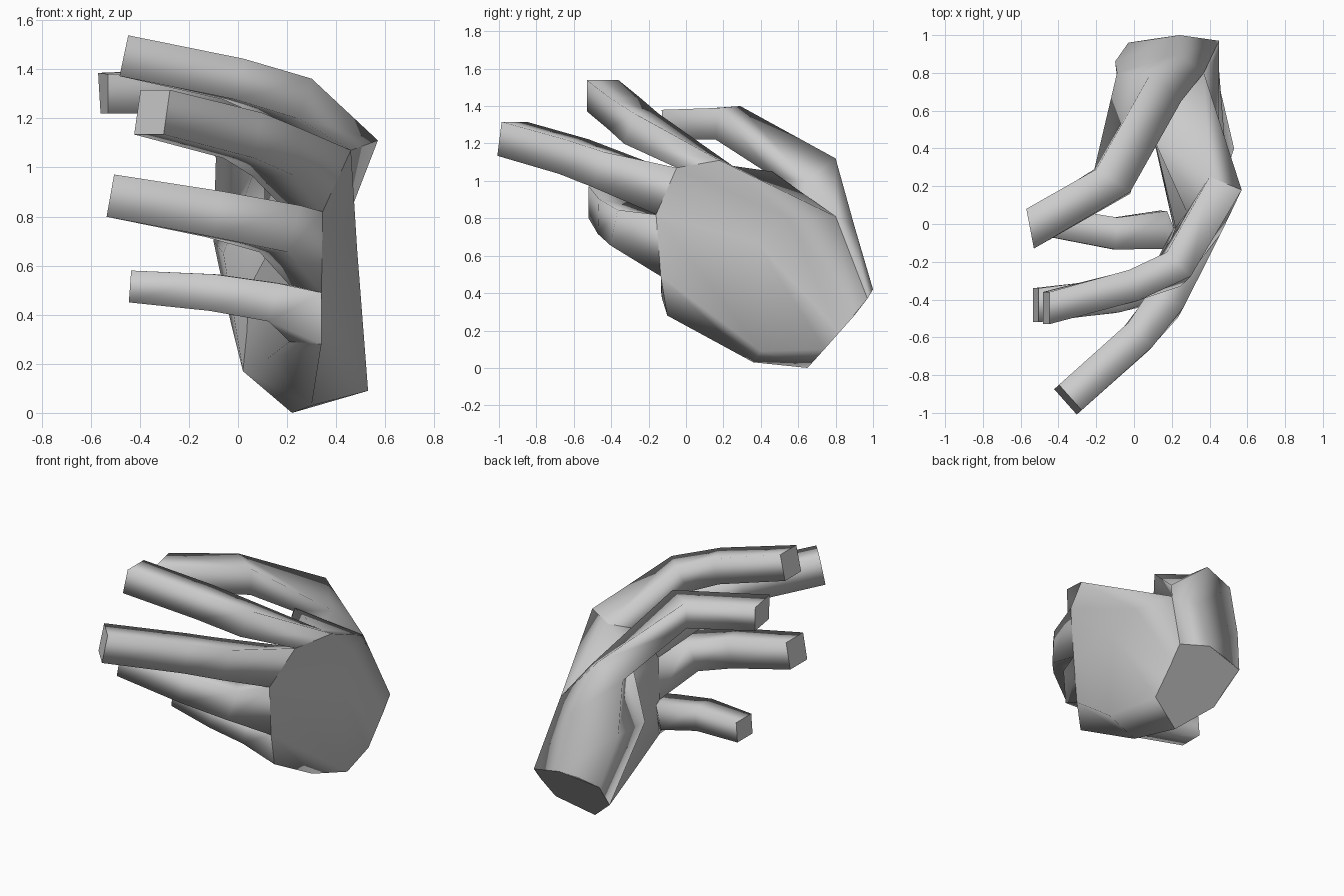
import bpy, bmesh
from mathutils import Vector

if "Cube" in bpy.data.objects:
    bpy.data.objects.remove(bpy.data.objects["Cube"])


def loft(name, rings, cap_start=False, cap_end=True):
    """Skin equal-sized rings; sides smooth, end caps flat."""
    bm = bmesh.new()
    vs = [[bm.verts.new(p) for p in r] for r in rings]
    n = len(vs[0])
    for a, b in zip(vs, vs[1:]):
        for i in range(n):
            j = (i + 1) % n
            bm.faces.new((a[i], a[j], b[j], b[i])).smooth = True
    # caps are made for correct normals, then unwanted ones removed
    start = bm.faces.new(vs[0][::-1])
    end = bm.faces.new(vs[-1])
    bmesh.ops.recalc_face_normals(bm, faces=bm.faces)
    for f in (start, end):
        for e in f.edges:
            e.smooth = False
    drop = [f for f, keep in ((start, cap_start), (end, cap_end)) if not keep]
    if drop:
        bmesh.ops.delete(bm, geom=drop, context='FACES_ONLY')
    me = bpy.data.meshes.new(name)
    bm.to_mesh(me)
    bm.free()
    ob = bpy.data.objects.new(name, me)
    bpy.context.collection.objects.link(ob)


def finger(name, base, path, sizes):
    """Four-sided bent finger growing from a base ring; sizes are (width, height)."""
    pts = [sum((Vector(p) for p in base), Vector()) / 4] + [Vector(p) for p in path]
    rings = [base]
    for i, (w, h) in enumerate(sizes, 1):
        p = pts[i]
        t = (pts[min(i + 1, len(pts) - 1)] - pts[i - 1]).normalized()
        if i == len(sizes) and abs(t.y) < .5:
            t = Vector((t.x, 0, t.z)).normalized()      # tip cut square to x
        side = t.cross(Vector((0, 0, 1))).normalized() * w / 2
        up = side.cross(t).normalized() * h / 2
        rings.append([p + side + up, p - side + up, p - side - up, p + side - up])
    loft(name, rings)


# Knuckle line, little finger to index: back of the hand and palm side
back = [(.34, -.10, .28), (.34, -.135, .49), (.345, -.16, .82), (.46, -.05, 1.07), (.57, .18, 1.11)]
front = [(.21, -.02, .29), (.21, -.02, .52), (.22, -.02, .80), (.28, .06, 1.0), (.40, .25, 1.08)]

# Palm: wrist cut, middle of the hand, knuckles
loft("palm", [
    [(.22, .65, 0), (.45, .74, .10), (.45, .82, .19), (.45, .90, .28), (.45, .97, .37),
     (.24, 1, .42), (.10, .98, .40), (-.03, .96, .37), (0, .87, .27), (.02, .78, .17)],
    [(.30, .36, .03), (.53, .40, .09), (.485, .38, .67), (.45, .55, .80), (.37, .80, .81),
     (.10, .46, 1.05), (.11, .44, .85), (.12, .42, .65), (.12, .40, .45), (.12, .38, .22)],
    back + front[::-1],
], cap_start=True, cap_end=False)

# Thumb: heel of the hand, base joint, middle joint, tip
loft("thumb", [
    [(.45, .97, .37), (.24, 1, .42), (-.03, .96, .37), (.02, .78, .17)],
    [(.37, .80, .81), (.24, .90, .76), (-.10, .86, .70), (-.06, .52, .65)],
    [(.25, .65, 1.0), (.09, .80, 1.12), (-.09, .80, 1.04), (.08, .47, 1.02)],
    [(-.02, .17, 1.39), (-.20, .29, 1.40), (-.21, .29, 1.23), (-.02, .16, 1.22)],
    [(-.53, -.13, 1.38), (-.57, .08, 1.385), (-.56, .07, 1.22), (-.53, -.12, 1.22)],
])

# Fingers: two joints and a tip each, growing from the knuckles
joints = {
    "little_finger": ([(.15, -.03, .45), (-.1, -.05, .49), (-.44, .01, .515)],
                      [(.20, .16), (.17, .15), (.16, .13)]),
    "ring_finger": ([(.17, -.31, .75), (-.1, -.38, .81), (-.52, -.43, .885)],
                    [(.19, .20), (.18, .19), (.18, .175)]),
    "middle_finger": ([(.16, -.42, 1.06), (.02, -.60, 1.13), (-.35, -.93, 1.225)],
                      [(.20, .20), (.18, .19), (.18, .185)]),
    "index_finger": ([(.21, -.24, 1.28), (-.02, -.33, 1.36), (-.465, -.445, 1.455)],
                     [(.18, .18), (.17, .17), (.17, .17)]),
}
for i, (name, (path, sizes)) in enumerate(joints.items()):
    finger(name, [front[i + 1], back[i + 1], back[i], front[i]], path, sizes)
